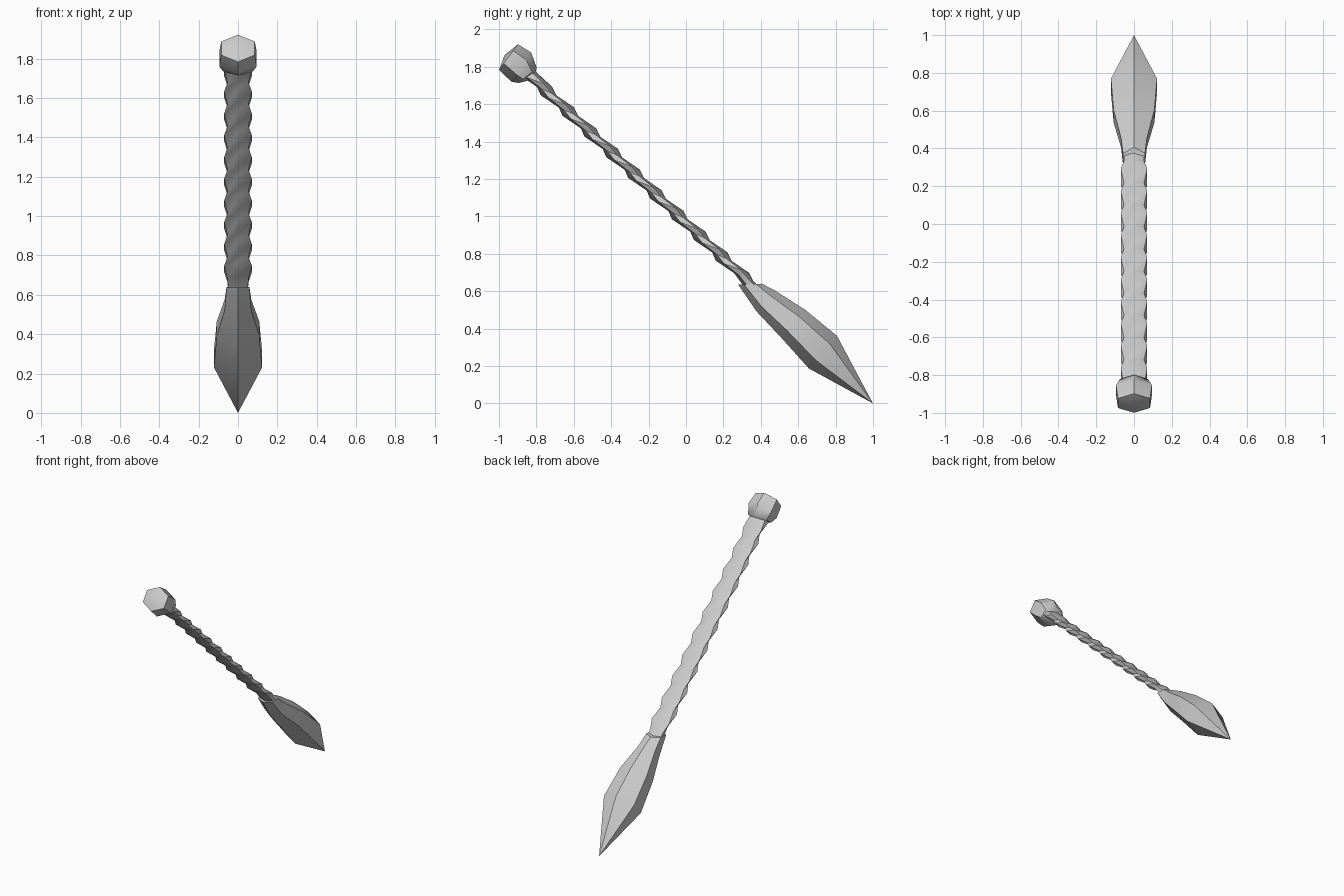
import bpy, bmesh, math

if "Cube" in bpy.data.objects:
    bpy.data.objects.remove(bpy.data.objects["Cube"])

# Shaft frame: s runs along the shaft (handle end to tip), t across it, x sideways
L = math.hypot(0.731, 0.682)
DS, DT = (0.731 / L, -0.682 / L), (0.682 / L, 0.731 / L)


def place(x, s, t):
    return (x, s * DS[0] + t * DT[0], s * DS[1] + t * DT[1])


def loft(name, rings, start=None, end=None, sides=6):
    """Skin rings given as (s, t, half thickness, half width, shear along s)."""
    bm = bmesh.new()
    loops = []
    for s, t, rt, rx, shear in rings:
        loop = []
        for i in range(sides):
            a = 2 * math.pi * i / sides
            x = rx / math.cos(math.pi / 6) * math.sin(a)
            loop.append(bm.verts.new(place(x, s + shear * math.cos(a), t + rt * math.cos(a))))
        loops.append(loop)
    for a, b in zip(loops, loops[1:]):
        for i in range(sides):
            j = (i + 1) % sides
            bm.faces.new((a[i], a[j], b[j], b[i]))
    # Close each end with a point, or a flat cap
    for loop, pole in ((loops[0], start), (loops[-1], end)):
        if pole:
            p = bm.verts.new(place(0, *pole))
            for i in range(sides):
                bm.faces.new((loop[i], loop[(i + 1) % sides], p))
        else:
            bm.faces.new(loop)
    bmesh.ops.recalc_face_normals(bm, faces=bm.faces)
    me = bpy.data.meshes.new(name)
    bm.to_mesh(me)
    bm.free()
    ob = bpy.data.objects.new(name, me)
    bpy.context.collection.objects.link(ob)
    bpy.ops.object.select_all(action='DESELECT')
    ob.select_set(True)
    bpy.context.view_layer.objects.active = ob
    bpy.ops.object.shade_smooth_by_angle(angle=math.radians(40))
    return ob


# Scaled shaft: slanted wide ring then slanted narrow ring, repeated
shaft = [(-1.86, 0.714, 0.035, 0.055, 0.03)]
for k in range(-1, 9):
    s = -1.605 + 0.161 * k
    t = 0.712 - 0.001 * k
    shaft.append((s, t, 0.037, 0.07, 0.088))
    shaft.append((s + 0.083, t, 0.019, 0.053, 0.053))
shaft.append((-0.14, 0.695, 0.03, 0.05, 0.04))
loft("shaft", shaft)

# Rounded end knob
loft("end_knob", [
    (-1.957, 0.707, 0.085, 0.085, -0.01),
    (-1.870, 0.714, 0.093, 0.095, -0.014),
    (-1.815, 0.705, 0.062, 0.075, 0.008),
], start=(-1.98, 0.70), end=(-1.78, 0.71))

# Swelling spear head with a sharp tip
loft("spear_head", [
    (-0.185, 0.70, 0.045, 0.058, 0.045),
    (-0.060, 0.692, 0.075, 0.068, 0.0),
    (0.125, 0.703, 0.098, 0.108, 0.0),
    (0.348, 0.70, 0.115, 0.122, -0.005),
], end=(0.731, 0.682))
